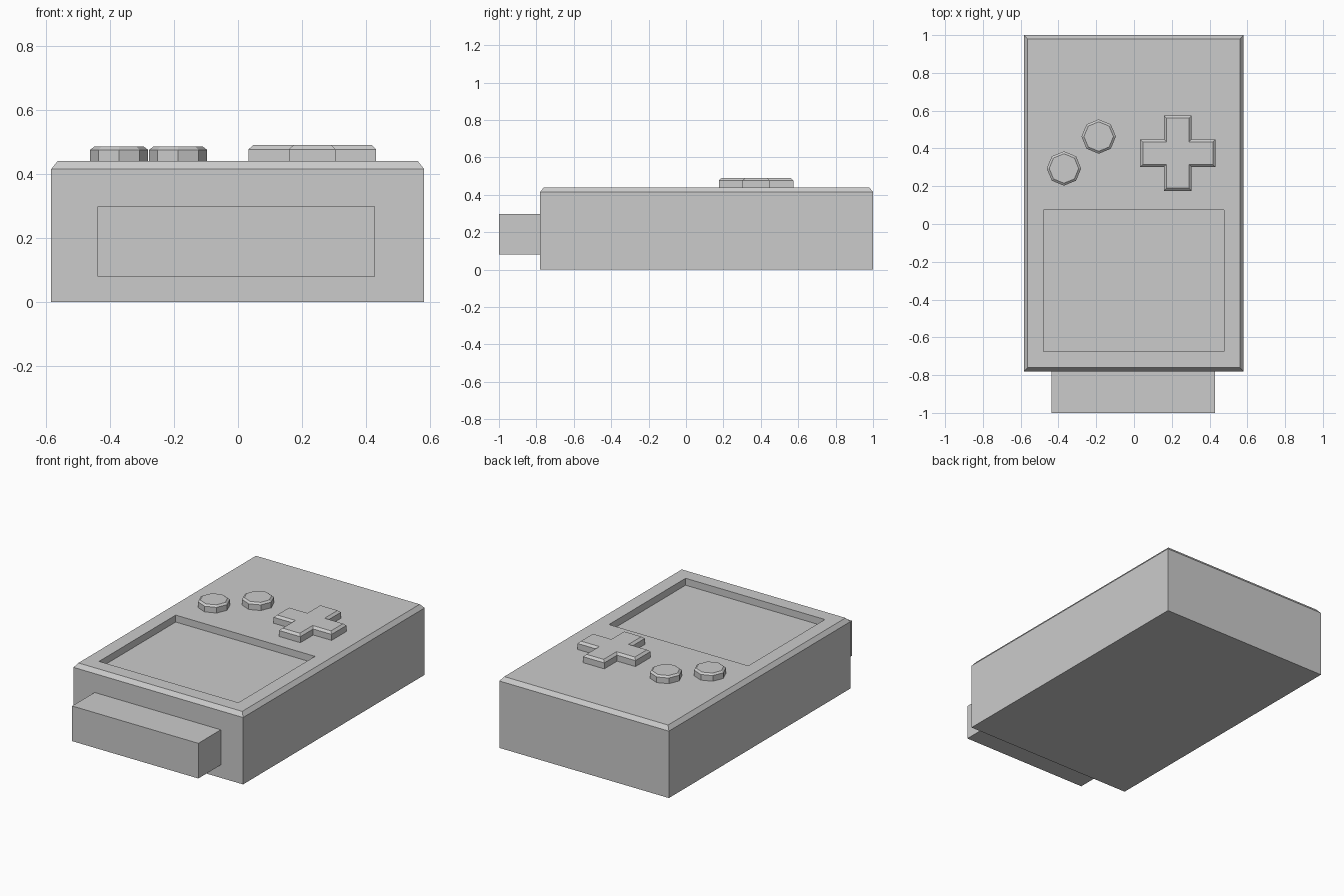
import bpy, bmesh, math

if "Cube" in bpy.data.objects:
    bpy.data.objects.remove(bpy.data.objects["Cube"])


def rect(x0, x1, y0, y1):
    return [(x0, y0), (x1, y0), (x1, y1), (x0, y1)]


def prism(name, outline, z0, z1, chamfer=0.0, rise=0.0, recess=None, depth=0.0):
    """Flat-faced solid from an outline, with optional chamfered top rim and sunken rectangle."""
    bm = bmesh.new()
    low = [bm.verts.new((x, y, z0)) for x, y in outline]
    high = [bm.verts.new((x, y, z1)) for x, y in outline]
    n = len(outline)
    bm.faces.new(low[::-1])
    top = bm.faces.new(high)
    for i in range(n):
        j = (i + 1) % n
        bm.faces.new((low[i], low[j], high[j], high[i]))
    bm.normal_update()
    if chamfer:
        bmesh.ops.inset_individual(bm, faces=[top], thickness=chamfer, depth=0.0, use_even_offset=True)
        for v in top.verts:
            v.co.z = z1 + rise
    if recess:
        bm.normal_update()
        # inner rim moved onto the recess outline, then a second ring dropped as the floor
        for drop in (0.0, depth):
            bmesh.ops.inset_individual(bm, faces=[top], thickness=0.05, depth=0.0)
            mid = top.calc_center_median()
            x0, x1, y0, y1 = recess
            for v in top.verts:
                v.co.x = x1 if v.co.x > mid.x else x0
                v.co.y = y1 if v.co.y > mid.y else y0
                v.co.z -= drop
    bmesh.ops.recalc_face_normals(bm, faces=bm.faces)
    mesh = bpy.data.meshes.new(name)
    bm.to_mesh(mesh)
    bm.free()
    obj = bpy.data.objects.new(name, mesh)
    bpy.context.collection.objects.link(obj)
    return obj


# Case with chamfered top rim and sunken screen
prism("case", rect(-0.583, 0.581, -0.78, 1.0), 0.0, 0.415, 0.02, 0.025,
      recess=(-0.48, 0.476, -0.676, 0.075), depth=0.043)

# Cartridge sticking out of the front
prism("cartridge", rect(-0.438, 0.428, -1.0, -0.77), 0.08, 0.298)

# Two octagonal push buttons
for i, (cx, cy) in enumerate([(-0.187, 0.463), (-0.371, 0.294)]):
    ring = [(cx + 0.091 * math.cos(k * math.pi / 4), cy + 0.091 * math.sin(k * math.pi / 4))
            for k in range(8)]
    prism(f"round_button_{i + 1}", ring, 0.43, 0.475, 0.012, 0.01)

# Cross-shaped direction pad: one arm's corners turned four times
cx, cy, reach, half = 0.232, 0.375, 0.199, 0.073
cross = []
for k in range(4):
    c, s = [(1, 0), (0, 1), (-1, 0), (0, -1)][k]
    for x, y in [(reach, -half), (reach, half), (half, half)]:
        cross.append((cx + x * c - y * s, cy + x * s + y * c))
prism("direction_pad", cross, 0.43, 0.477, 0.014, 0.013)
